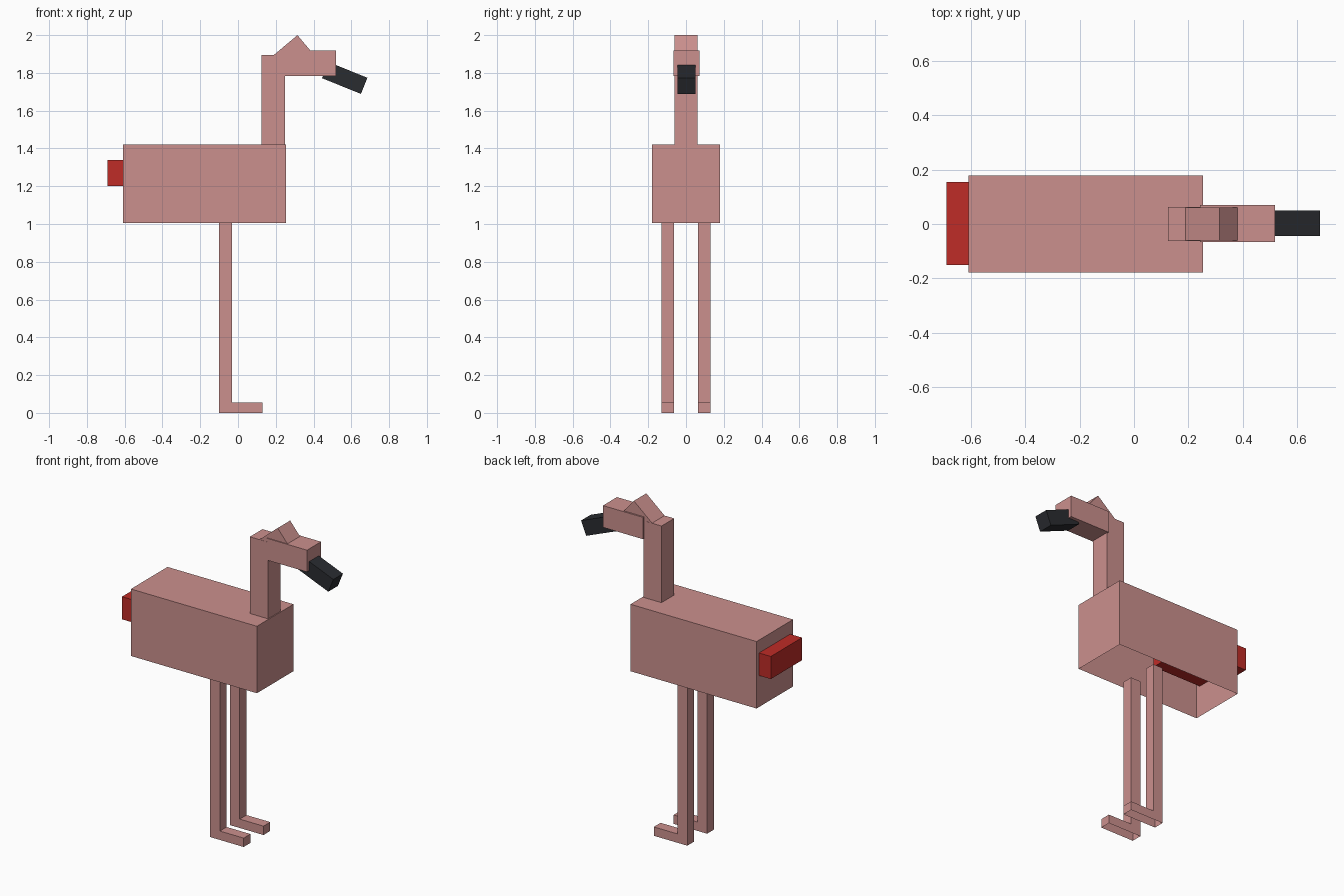
import bpy, bmesh, math
from mathutils import Matrix

if "Cube" in bpy.data.objects:
    bpy.data.objects.remove(bpy.data.objects["Cube"])


def material(name, rgb):
    m = bpy.data.materials.new(name)
    m.diffuse_color = (*rgb, 1)
    m.use_nodes = True
    m.node_tree.nodes["Principled BSDF"].inputs["Base Color"].default_value = m.diffuse_color
    return m


PINK = material("pink", (0.60, 0.28, 0.27))
RED = material("red", (0.52, 0.025, 0.02))
DARK = material("dark", (0.023, 0.025, 0.03))


def finish(name, bm, mat, open_bottom=False):
    bmesh.ops.recalc_face_normals(bm, faces=bm.faces[:])
    if open_bottom:
        low = min(v.co.z for v in bm.verts)
        under = [f for f in bm.faces if all(v.co.z < low + 1e-4 for v in f.verts)]
        bmesh.ops.delete(bm, geom=under, context='FACES')
    mesh = bpy.data.meshes.new(name)
    bm.to_mesh(mesh)
    bm.free()
    mesh.materials.append(mat)
    obj = bpy.data.objects.new(name, mesh)
    bpy.context.collection.objects.link(obj)
    return obj


def box(name, centre, size, mat, tilt=0, open_bottom=False):
    bm = bmesh.new()
    m = (Matrix.Translation(centre) @ Matrix.Rotation(math.radians(tilt), 4, 'Y')
         @ Matrix.Diagonal((*size, 1)))
    bmesh.ops.create_cube(bm, size=1, matrix=m)
    return finish(name, bm, mat, open_bottom)


def extrude_profile(name, points, y0, y1, mat, open_bottom=False):
    bm = bmesh.new()
    face = bm.faces.new([bm.verts.new((x, y0, z)) for x, z in points])
    out = bmesh.ops.extrude_face_region(bm, geom=[face], use_keep_orig=True)
    moved = [g for g in out["geom"] if isinstance(g, bmesh.types.BMVert)]
    bmesh.ops.translate(bm, verts=moved, vec=(0, y1 - y0, 0))
    return finish(name, bm, mat, open_bottom)


# Body shell, open underneath, with the tail bar running through its back wall
box("body", (-0.177, 0, 1.2125), (0.864, 0.358, 0.415), PINK, open_bottom=True)
box("tail", (-0.48, 0.002, 1.27), (0.42, 0.306, 0.14), RED)

# Neck, head, tilted crest and beak
box("neck", (0.187, 0, 1.657), (0.125, 0.124, 0.476), PINK)
box("head", (0.382, 0.002, 1.852), (0.276, 0.137, 0.135), PINK)
box("crest", (0.285, 0, 1.903), (0.17, 0.122, 0.11), PINK, tilt=-40)
box("beak", (0.565, 0.002, 1.773), (0.222, 0.094, 0.092), DARK, tilt=22)

# Legs with forward feet, mirrored left and right
LEG = [(-0.10, 0), (0.13, 0), (0.13, 0.055), (-0.033, 0.055),
       (-0.033, 1.005), (-0.10, 1.005)]
for side, y in (("right", -0.097), ("left", 0.097)):
    extrude_profile(side + "_leg", LEG, y - 0.033, y + 0.033, PINK, open_bottom=True)
